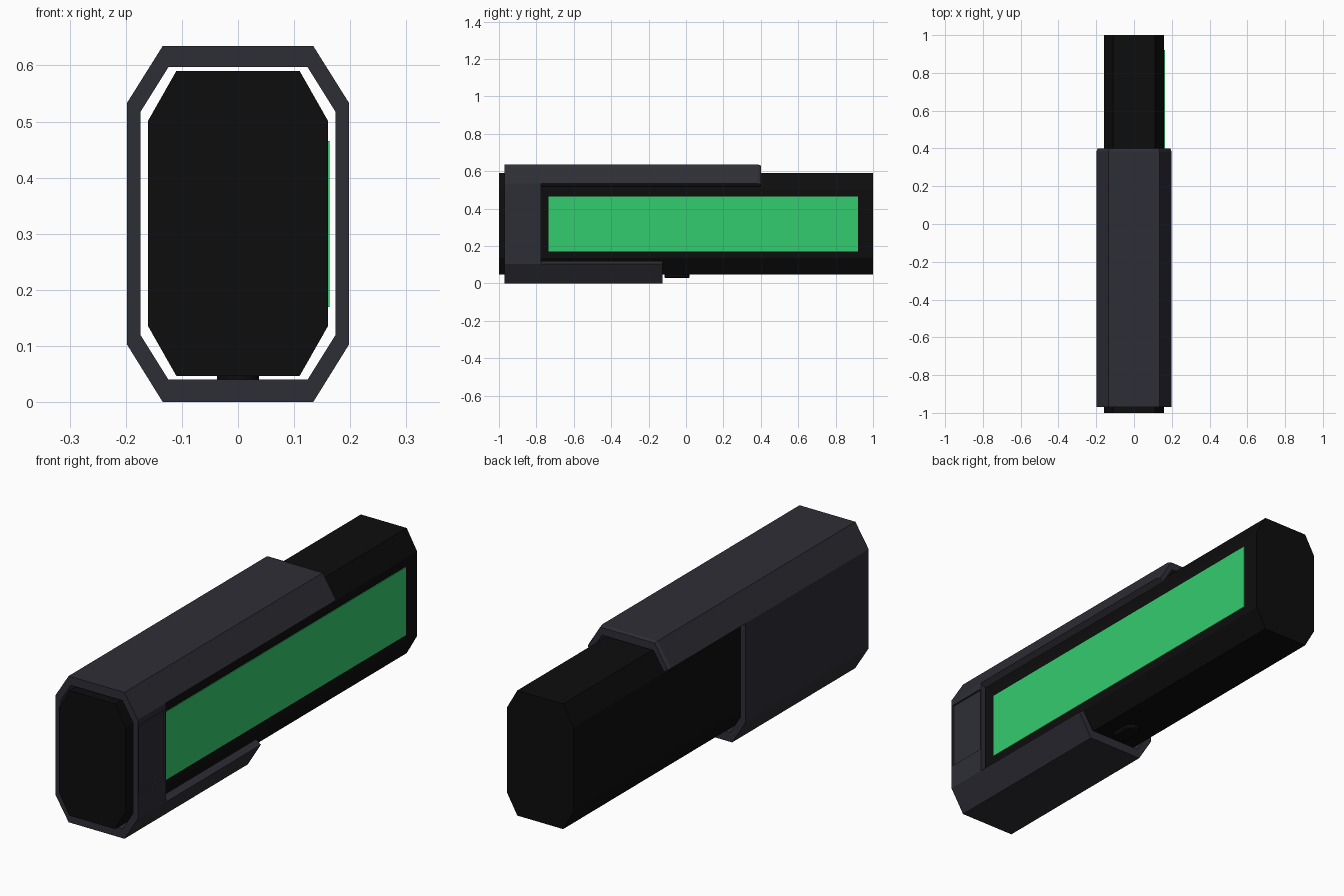
import bpy, bmesh
from math import cos, sin, pi

if "Cube" in bpy.data.objects:
    bpy.data.objects.remove(bpy.data.objects["Cube"], do_unlink=True)


def material(name, colour):
    m = bpy.data.materials.new(name)
    m.use_nodes = True
    m.diffuse_color = (*colour, 1)
    m.node_tree.nodes["Principled BSDF"].inputs["Base Color"].default_value = (*colour, 1)
    return m


black = material("black", (0.004, 0.004, 0.004))
slate = material("dark slate", (0.027, 0.027, 0.037))
green = material("green", (0.034, 0.604, 0.156))


def finish(name, bm, mat):
    bmesh.ops.recalc_face_normals(bm, faces=bm.faces)
    mesh = bpy.data.meshes.new(name)
    bm.to_mesh(mesh)
    bm.free()
    mesh.materials.append(mat)
    obj = bpy.data.objects.new(name, mesh)
    bpy.context.collection.objects.link(obj)
    return obj


def octagon(half, flat, low, low_side, high_side, high):
    """Tall octagon in x and z, starting with the +x side."""
    right = [(half, low_side), (half, high_side), (flat, high)]
    left = [(-flat, high), (-half, high_side), (-half, low_side)]
    return right + left + [(-flat, low), (flat, low)]


def loft(name, rings, mat):
    """Closed solid through equal rings of points."""
    bm = bmesh.new()
    loops = [[bm.verts.new(p) for p in ring] for ring in rings]
    n = len(loops[0])
    for a, b in zip(loops, loops[1:]):
        for i in range(n):
            j = (i + 1) % n
            bm.faces.new((a[i], a[j], b[j], b[i]))
    bm.faces.new(loops[0])
    bm.faces.new(loops[-1])
    return finish(name, bm, mat)


# Core block
core = octagon(0.16, 0.11, 0.047, 0.135, 0.502, 0.59)
loft("core_block", [[(x, y, z) for x, z in core] for y in (-1, 1)], black)

# Green panel on the left side
panel = [(-0.735, 0.17), (0.92, 0.17), (0.92, 0.465), (-0.735, 0.465)]
loft("side_panel", [[(x, y, z) for y, z in panel] for x in (0.157, 0.163)], green)

# Sleeve: eight walls with mitred joints, each running back to its own station
outer = octagon(0.198, 0.134, 0, 0.103, 0.533, 0.635)
inner = octagon(0.174, 0.124, 0.04, 0.12, 0.517, 0.597)
stations = [-0.97, -0.775, -0.125, 0.385, 0.4]
reach = [1, 4, 4, 4, 2, 2, 2, 2]
bm = bmesh.new()
grid = {}
for s, y in enumerate(stations):
    shrink = 0.97 if y == stations[-1] else 1
    for i in range(8):
        (ox, oz), (ix, iz) = outer[i], inner[i]
        mid = 0.318
        grid[0, s, i] = bm.verts.new((ox * shrink, y, mid + (oz - mid) * (shrink + 1) / 2))
        grid[1, s, i] = bm.verts.new((ix, y, iz))


def present(s, i):
    return 0 <= s < reach[i % 8]


recess = None
for i in range(8):
    j = (i + 1) % 8
    for s in range(reach[i]):
        t = s + 1
        for k in (0, 1):
            face = bm.faces.new([grid[k, s, i], grid[k, s, j], grid[k, t, j], grid[k, t, i]])
            if (k, s, i) == (0, 0, 0):
                recess = face
        for near, e in ((s - 1, s), (s + 1, t)):
            if not present(near, i):
                bm.faces.new([grid[0, e, i], grid[0, e, j], grid[1, e, j], grid[1, e, i]])
        for near, e in ((i - 1, i), (i + 1, j)):
            if not present(s, near):
                bm.faces.new([grid[0, s, e], grid[0, t, e], grid[1, t, e], grid[1, s, e]])
bmesh.ops.delete(bm, geom=[v for v in bm.verts if not v.link_faces], context="VERTS")
bmesh.ops.recalc_face_normals(bm, faces=bm.faces)

# Shallow recess in the short side wall
bmesh.ops.inset_individual(bm, faces=[recess], thickness=0.01)
for v in recess.verts:
    v.co.z = 0.21 if v.co.z < 0.3 else 0.505
rim = list(recess.verts)
floor = bmesh.ops.extrude_discrete_faces(bm, faces=[recess])["faces"][0]
for v in floor.verts:
    v.co.x -= 0.008
finish("sleeve", bm, slate)


# Rounded slider button under the core
def stadium(radius, z):
    points = []
    for k in range(26):
        end = 1 if k < 13 else -1
        a = pi * (k if k < 13 else k - 1) / 12
        points.append((radius * cos(a), -0.048 + end * 0.031 + radius * sin(a), z))
    return points


loft("slider_button", [stadium(0.037, 0.055), stadium(0.037, 0.035), stadium(0.032, 0.03)], black)
